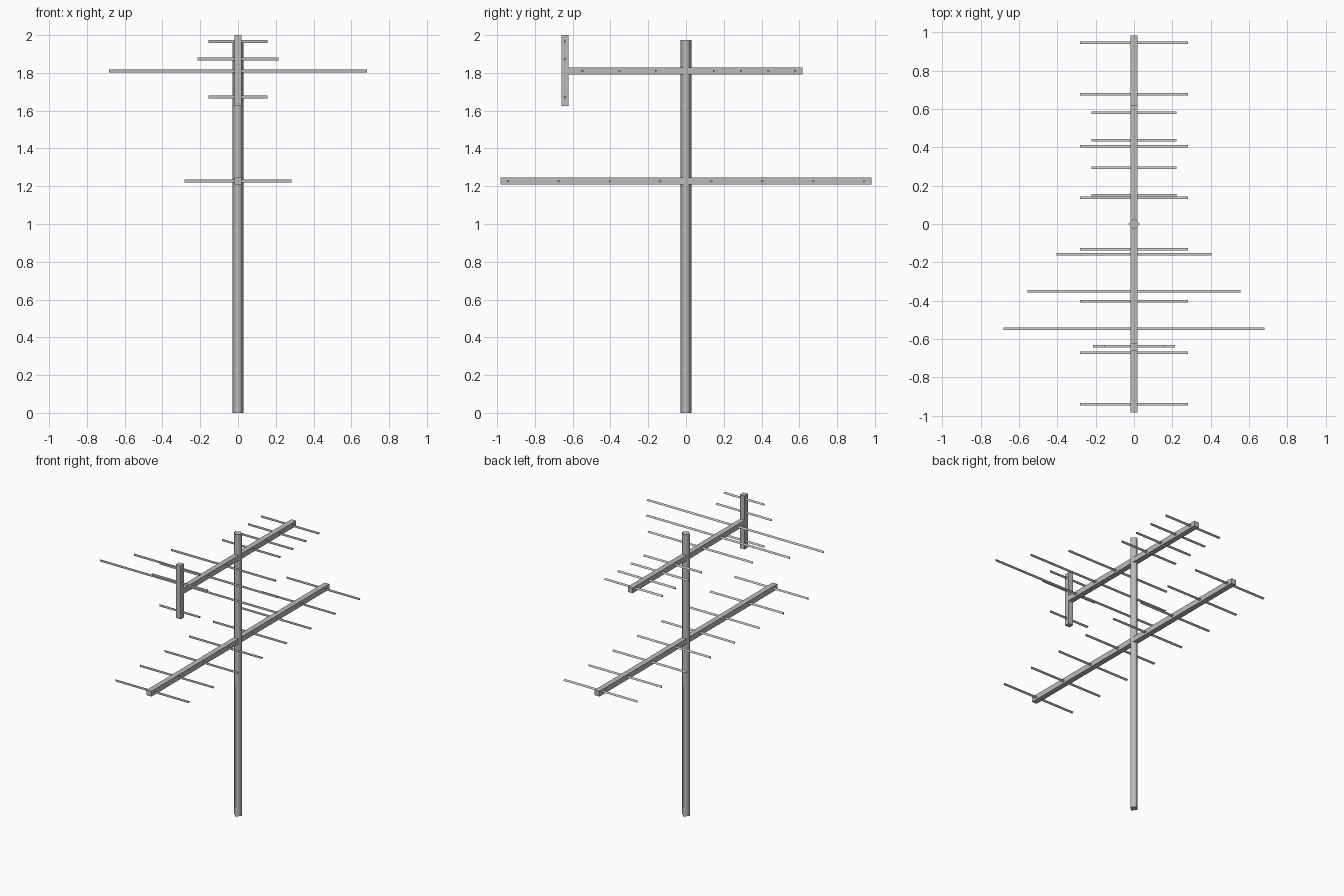
import bpy
import bmesh
from math import pi
from mathutils import Matrix, Vector

if "Cube" in bpy.data.objects:
    bpy.data.objects.remove(bpy.data.objects["Cube"], do_unlink=True)

metal = bpy.data.materials.new("grey_metal")
metal.use_nodes = True
grey = (0.5, 0.5, 0.5, 1)
metal.diffuse_color = grey
metal.node_tree.nodes["Principled BSDF"].inputs["Base Color"].default_value = grey


def finish(name, bm):
    mesh = bpy.data.meshes.new(name)
    bm.to_mesh(mesh)
    bm.free()
    mesh.materials.append(metal)
    obj = bpy.data.objects.new(name, mesh)
    bpy.context.collection.objects.link(obj)
    return obj


def bar(name, low, high):
    """Square tube between two opposite corners."""
    low, high = Vector(low), Vector(high)
    bm = bmesh.new()
    bmesh.ops.create_cube(bm, size=1, matrix=Matrix.Translation((low + high) / 2)
                          @ Matrix.Diagonal((*(high - low), 1)))
    return finish(name, bm)


def rod(name, half, y, z):
    """Thin three-sided rod along x, one edge facing the front."""
    bm = bmesh.new()
    bmesh.ops.create_cone(bm, cap_ends=True, segments=3, radius1=ROD, radius2=ROD,
                          depth=2 * half)
    # Turn the corner nearest the front onto -y, then lay the rod along x
    corner = bm.verts[:][0].co
    turn = -pi / 2 - Vector((1, 0)).angle_signed(Vector((corner.x, corner.y))) * -1
    lay = Matrix(((0, 0, 1), (1, 0, 0), (0, 1, 0))).to_4x4()
    upright = Matrix.Rotation(pi - (turn + pi / 2), 4, "Z")
    bm.transform(Matrix.Translation((0, y, z)) @ lay @ upright)
    return finish(name, bm)


ROD = 0.009
W = 0.0185      # half width of the square tubes
LOW_Z, HIGH_Z, FRONT_Y = 1.227, 1.81, -0.641

# Mast: four-sided pole set on its corner, softly shaded on its sides
bm = bmesh.new()
bmesh.ops.create_cone(bm, cap_ends=True, segments=4, radius1=0.03, radius2=0.03,
                      depth=1.973, matrix=Matrix.Translation((0, 0, 1.973 / 2)))
if abs(bm.verts[:][0].co.x * bm.verts[:][0].co.y) > 0.0001:
    bm.transform(Matrix.Rotation(pi / 4, 4, "Z"))
for f in bm.faces:
    f.smooth = abs(f.normal.z) < 0.5
for e in bm.edges:
    e.smooth = all(f.smooth for f in e.link_faces)
finish("mast", bm)

# Square booms and the upright bar at the front of the upper one
bar("lower_boom", (-W, -0.983, LOW_Z - W), (W, 0.983, LOW_Z + W))
bar("upper_boom", (-W, FRONT_Y + W, HIGH_Z - W), (W, 0.617, HIGH_Z + W))
bar("front_upright", (-W, FRONT_Y - W, 1.625), (W, FRONT_Y + W, 2))

# Evenly spaced rods through the lower boom
for i in range(8):
    rod(f"lower_rod_{i + 1}", 0.283, (i - 3.5) * 0.2695, LOW_Z)

# Short rods behind the mast, long ones growing toward the front
for i in range(4):
    rod(f"upper_rear_rod_{i + 1}", 0.223, 0.147 + i * 0.144, HIGH_Z)
for i, half in enumerate((0.405, 0.555, 0.682)):
    rod(f"upper_front_rod_{i + 1}", half, -0.16 - i * 0.194, HIGH_Z)

# Rods through the front upright
for i, (half, z) in enumerate(((0.155, 1.966), (0.215, 1.873), (0.155, 1.672))):
    rod(f"upright_rod_{i + 1}", half, FRONT_Y, z)
